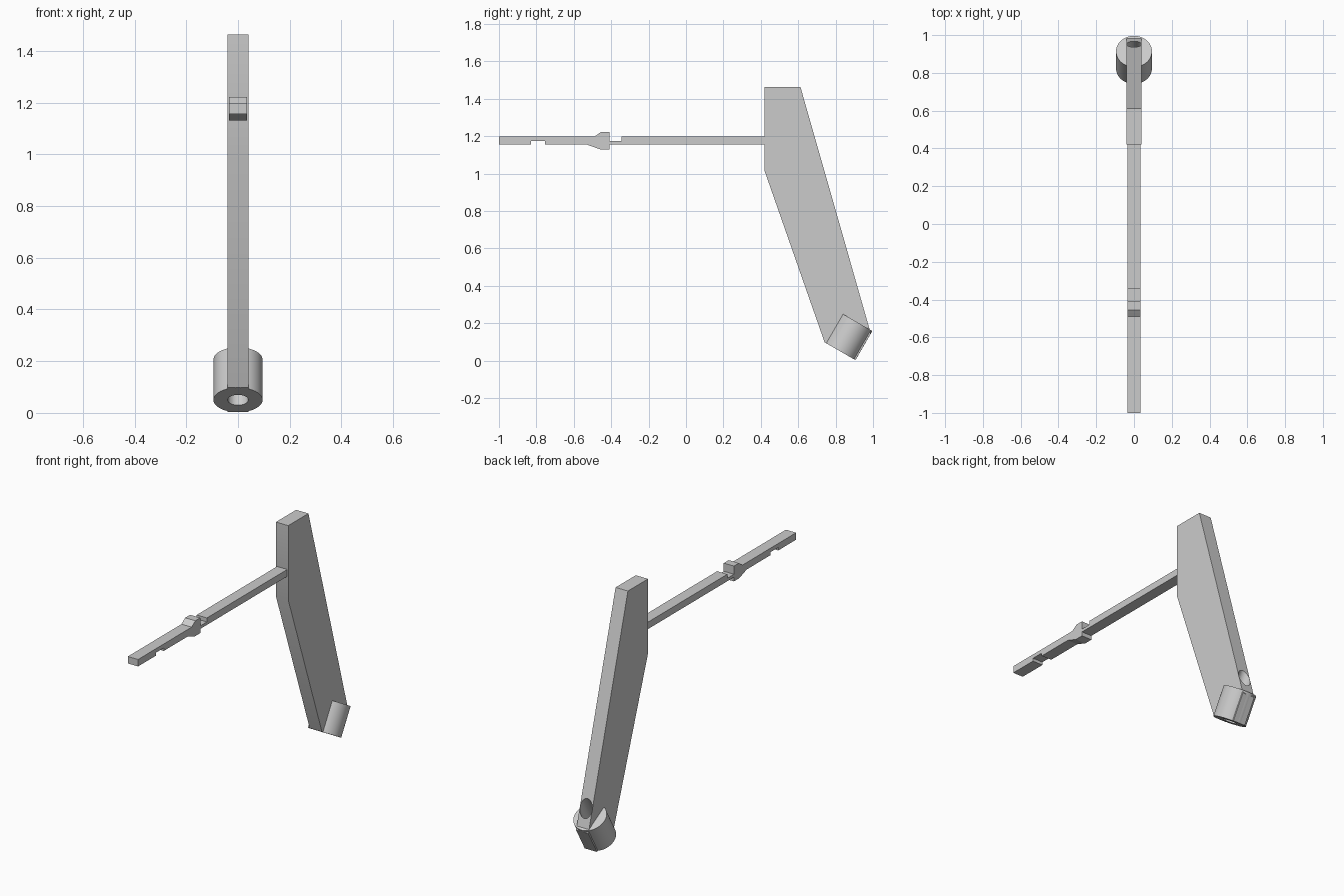
import bpy, bmesh, math
from mathutils import Matrix, Vector

cube = bpy.data.objects.get("Cube")
if cube:
    bpy.data.objects.remove(cube, do_unlink=True)

# one flat grey
grey = bpy.data.materials.new("plain grey")
grey.use_nodes = True
colour = (0.6, 0.6, 0.6, 1)
grey.diffuse_color = colour
grey.node_tree.nodes["Principled BSDF"].inputs["Base Color"].default_value = colour


def finish(name, bm):
    bmesh.ops.recalc_face_normals(bm, faces=bm.faces)
    mesh = bpy.data.meshes.new(name)
    bm.to_mesh(mesh)
    bm.free()
    mesh.materials.append(grey)
    obj = bpy.data.objects.new(name, mesh)
    bpy.context.collection.objects.link(obj)
    return obj


def plate(name, profile, half_width):
    """Extrude a side (y, z) profile across x."""
    bm = bmesh.new()
    face = bm.faces.new([bm.verts.new((-half_width, y, z)) for y, z in profile])
    result = bmesh.ops.extrude_face_region(bm, geom=[face])
    verts = [v for v in result["geom"] if isinstance(v, bmesh.types.BMVert)]
    bmesh.ops.translate(bm, verts=verts, vec=(2 * half_width, 0, 0))
    return finish(name, bm)


# socket frame: bottom centre and tilted axis
TILT = Matrix.Rotation(math.radians(-30), 4, "X")
BASE = Vector((0, 0.824, 0.05))


def tube(name, radius, start, end):
    """Cylinder along the tilted socket axis."""
    bm = bmesh.new()
    place = Matrix.Translation(BASE) @ TILT @ Matrix.Translation((0, 0, (start + end) / 2))
    bmesh.ops.create_cone(bm, cap_ends=True, segments=64, radius1=radius,
                          radius2=radius, depth=end - start, matrix=place)
    return finish(name, bm)


def smooth(obj):
    bpy.ops.object.select_all(action="DESELECT")
    obj.select_set(True)
    bpy.context.view_layer.objects.active = obj
    bpy.ops.object.shade_smooth_by_angle(angle=math.radians(30))


# slanted handle plate
handle = plate("handle", [(0.42, 1.463), (0.612, 1.463), (0.988, 0.145),
                          (0.906, 0.003), (0.741, 0.098), (0.42, 1.015)], 0.041)

# tilted socket collar at the foot
socket = tube("socket", 0.095, 0, 0.18)

# bore through both
bore = tube("bore_cutter", 0.04, -0.1, 0.5)
bore.hide_render = True
bore.hide_viewport = True
for part in (handle, socket):
    smooth(part)
    cut = part.modifiers.new("bore", "BOOLEAN")
    cut.operation = "DIFFERENCE"
    cut.solver = "EXACT"
    cut.object = bore

# key rod with its notches, neck and stop
plate("rod", [
    (-1, 1.155), (-1, 1.197), (-0.49, 1.197), (-0.472, 1.21), (-0.455, 1.222),
    (-0.408, 1.222), (-0.408, 1.173), (-0.345, 1.173), (-0.345, 1.197),
    (0.43, 1.197), (0.43, 1.155), (-0.408, 1.155), (-0.408, 1.13),
    (-0.46, 1.13), (-0.53, 1.155), (-0.755, 1.155), (-0.755, 1.173),
    (-0.83, 1.173), (-0.83, 1.155)], 0.034)
